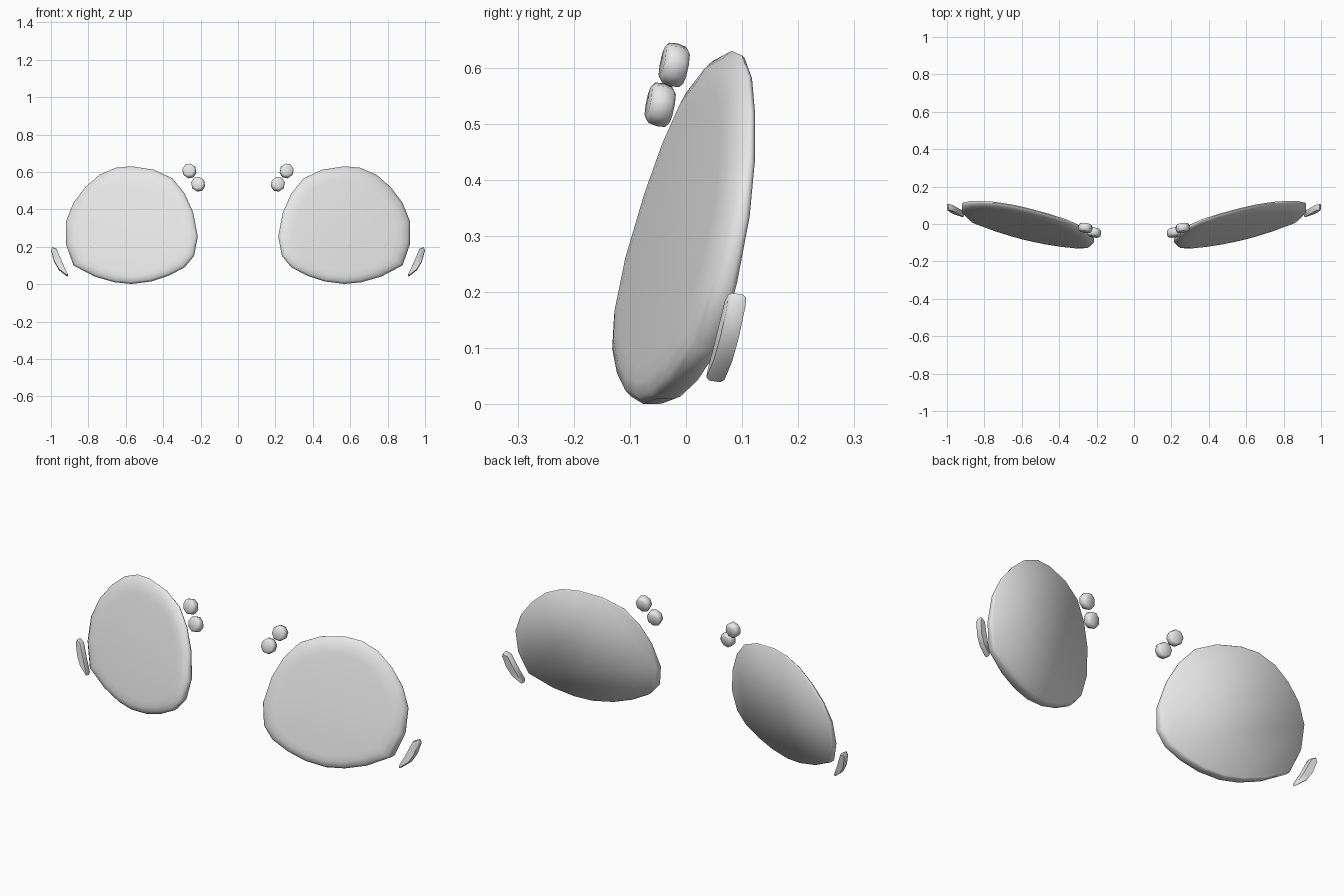
import bpy, bmesh, math

if "Cube" in bpy.data.objects:
    bpy.data.objects.remove(bpy.data.objects["Cube"])

grey = bpy.data.materials.new("light_grey")
grey.diffuse_color = (0.8, 0.8, 0.8, 1)
grey.use_nodes = True
grey.node_tree.nodes["Principled BSDF"].inputs["Base Color"].default_value = grey.diffuse_color


def loft(name, outline, centre, depth, slope_x, rings, lean=(0, 0), angle=180):
    """Stack scaled x/z outlines along y; rings are (scale, offset, slope in z). Mirrored in x."""
    cx, cz = centre
    bm = bmesh.new()
    loops = []
    for scale, offset, slope_z in rings:
        loop = []
        for x, z in outline:
            dx, dz = (x - cx) * scale, (z - cz) * scale
            loop.append(bm.verts.new((cx + dx - lean[0] * offset,
                                      depth + slope_x * dx + slope_z * dz + offset,
                                      cz + dz - lean[1] * offset)))
        loops.append(loop)
    n = len(outline)
    for a, b in zip(loops, loops[1:]):
        for i in range(n):
            j = (i + 1) % n
            bm.faces.new((a[i], a[j], b[j], b[i]))
    # flat caps
    bm.faces.new(loops[0])
    bm.faces.new(loops[-1])
    bmesh.ops.recalc_face_normals(bm, faces=bm.faces)
    mesh = bpy.data.meshes.new(name)
    bm.to_mesh(mesh)
    bm.free()
    mesh.materials.append(grey)
    ob = bpy.data.objects.new(name, mesh)
    bpy.context.collection.objects.link(ob)
    bpy.ops.object.select_all(action='DESELECT')
    ob.select_set(True)
    bpy.context.view_layer.objects.active = ob
    bpy.ops.object.shade_smooth_by_angle(angle=math.radians(angle))
    ob.modifiers.new("Mirror", 'MIRROR').use_mirror_merge = False
    return ob


# Large tilted discs: flat front with a wide soft bevel, flat back
disc_outline = [
    (0.57, 0.63), (0.655, 0.622), (0.74, 0.585), (0.815, 0.52), (0.88, 0.435),
    (0.92, 0.335), (0.92, 0.215), (0.88, 0.1), (0.765, 0.04), (0.66, 0.01),
    (0.57, 0.001), (0.465, 0.014), (0.37, 0.045), (0.285, 0.09), (0.235, 0.15),
    (0.215, 0.255), (0.24, 0.385), (0.285, 0.485), (0.35, 0.565), (0.45, 0.612)]
loft("disc", disc_outline, (0.57, 0.31), 0.005, 0.24,
     [(0.78, -0.030, 0.25), (0.88, -0.026, 0.25), (0.96, -0.017, 0.255),
      (1.0, -0.004, 0.25), (1.0, 0.012, 0.2), (0.985, 0.021, 0.19)])

# Pairs of small octagonal beads beside the upper inner rims
bead_rings = [(0.72, -0.021, 0.2), (0.94, -0.015, 0.2), (1.0, 0.0, 0.2),
              (0.94, 0.015, 0.2), (0.72, 0.021, 0.2)]
for name, cx, cz, depth in (("upper_bead", 0.26, 0.605, -0.021),
                            ("lower_bead", 0.213, 0.534, -0.046)):
    octagon = [(cx + 0.038 * math.cos(math.radians(12 + 45 * k)),
                cz + 0.039 * math.sin(math.radians(12 + 45 * k))) for k in range(8)]
    loft(name, octagon, (cx, cz), depth, 0.15, bead_rings, lean=(0.15, 0.25))

# Thin crescent slivers outside the lower outer rims
sliver_outline = [(0.992, 0.197), (1.0, 0.182), (0.983, 0.12), (0.957, 0.076),
                  (0.912, 0.041), (0.909, 0.05), (0.938, 0.11), (0.97, 0.187)]
loft("outer_sliver", sliver_outline, (0.958, 0.12), 0.073, 0.2,
     [(0.94, -0.016, 0.16), (1.0, -0.01, 0.16), (1.0, 0.01, 0.16), (0.94, 0.016, 0.16)],
     lean=(0, 0.15), angle=50)
